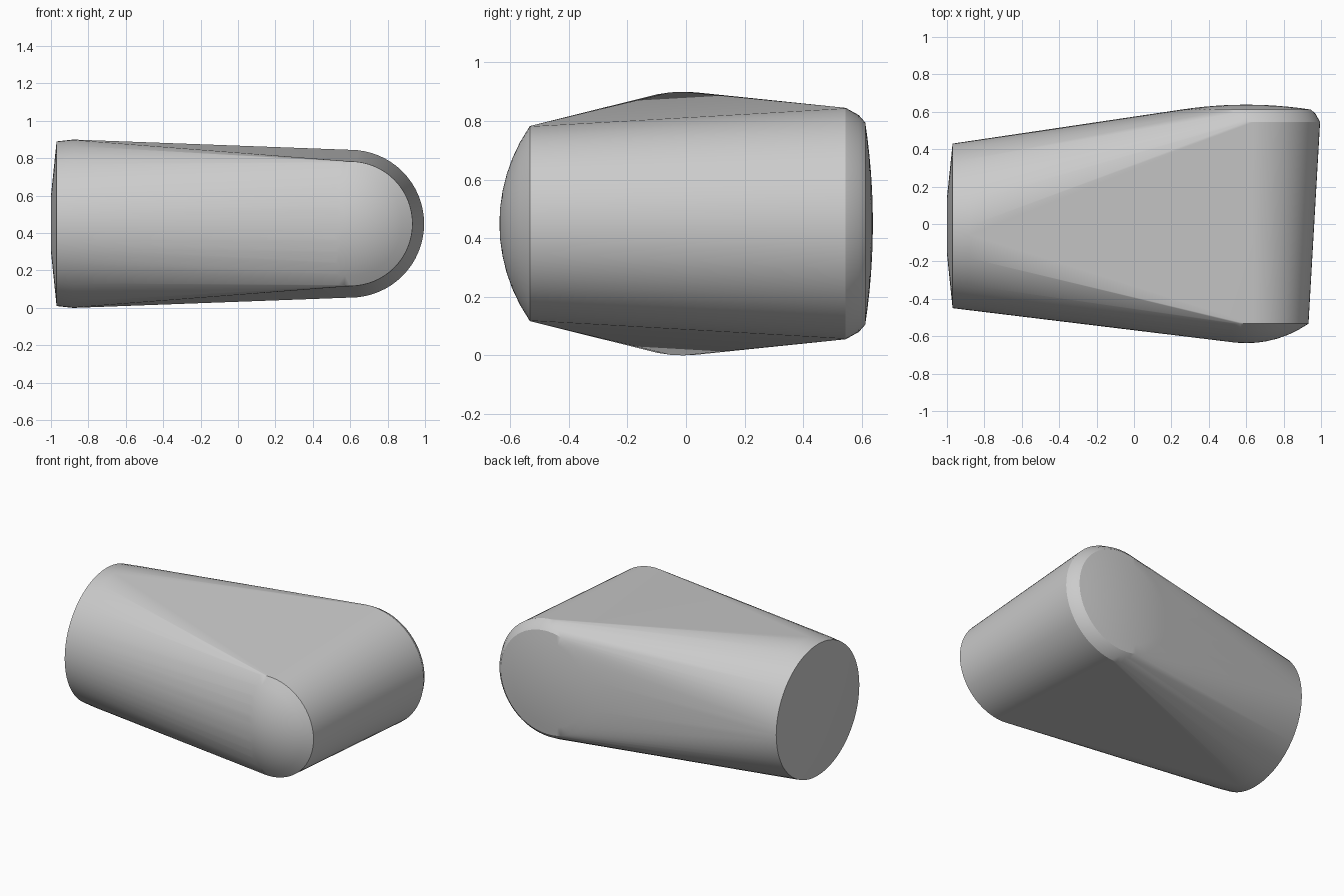
import bpy
import bmesh
from math import sin, cos, pi, radians, sqrt

if "Cube" in bpy.data.objects:
    bpy.data.objects.remove(bpy.data.objects["Cube"], do_unlink=True)

SEGMENTS = 64
MID_Z = 0.45

grey = bpy.data.materials.new("light grey")
grey.use_nodes = True
colour = (0.6, 0.6, 0.6, 1)
grey.diffuse_color = colour
grey.node_tree.nodes["Principled BSDF"].inputs["Base Color"].default_value = colour


def ring(bm, axis, pos, radius, centre):
    """Circle of points around the x or y axis."""
    for i in range(SEGMENTS):
        a = 2 * pi * i / SEGMENTS
        u, z = centre + radius * cos(a), MID_Z + radius * sin(a)
        bm.verts.new((pos, u, z) if axis == "x" else (u, pos, z))


def dome(bm, rim, peak, radius, centre, steps=6):
    """Shallow spherical cap bulging from rim to peak along y."""
    h = abs(peak - rim)
    ball = (radius ** 2 + h ** 2) / (2 * h)
    sign = 1 if peak > rim else -1
    for i in range(steps):
        r = radius * (1 - i / steps)
        ring(bm, "y", rim + sign * (sqrt(ball ** 2 - r ** 2) - ball + h), r, centre)
    bm.verts.new((centre, peak, MID_Z))


bm = bmesh.new()

# Large round end with a slightly raised face
for x, r in ((-1.0, 0.15), (-0.97, 0.44), (-0.88, 0.45)):
    ring(bm, "x", x, r, -0.01)

# Tapered cross barrel with a rounded back edge
for y, r in ((0.545, 0.395), (0.59, 0.37)):
    ring(bm, "y", y, r, 0.6)

# Domed ends of the barrel
dome(bm, -0.533, -0.637, 0.333, 0.6)
dome(bm, 0.612, 0.638, 0.345, 0.6)

# Skin stretched over all the rings
result = bmesh.ops.convex_hull(bm, input=bm.verts[:], use_existing_faces=False)
loose = {g for g in result["geom_interior"] + result["geom_unused"]
         if isinstance(g, bmesh.types.BMVert)}
bmesh.ops.delete(bm, geom=list(loose), context="VERTS")
bmesh.ops.dissolve_limit(bm, angle_limit=radians(0.2), verts=bm.verts[:], edges=bm.edges[:])
bmesh.ops.recalc_face_normals(bm, faces=bm.faces[:])

mesh = bpy.data.meshes.new("tapered_body")
bm.to_mesh(mesh)
bm.free()
mesh.materials.append(grey)
body = bpy.data.objects.new("tapered_body", mesh)
bpy.context.collection.objects.link(body)

bpy.ops.object.select_all(action="DESELECT")
body.select_set(True)
bpy.context.view_layer.objects.active = body
bpy.ops.object.shade_smooth_by_angle(angle=radians(30))
